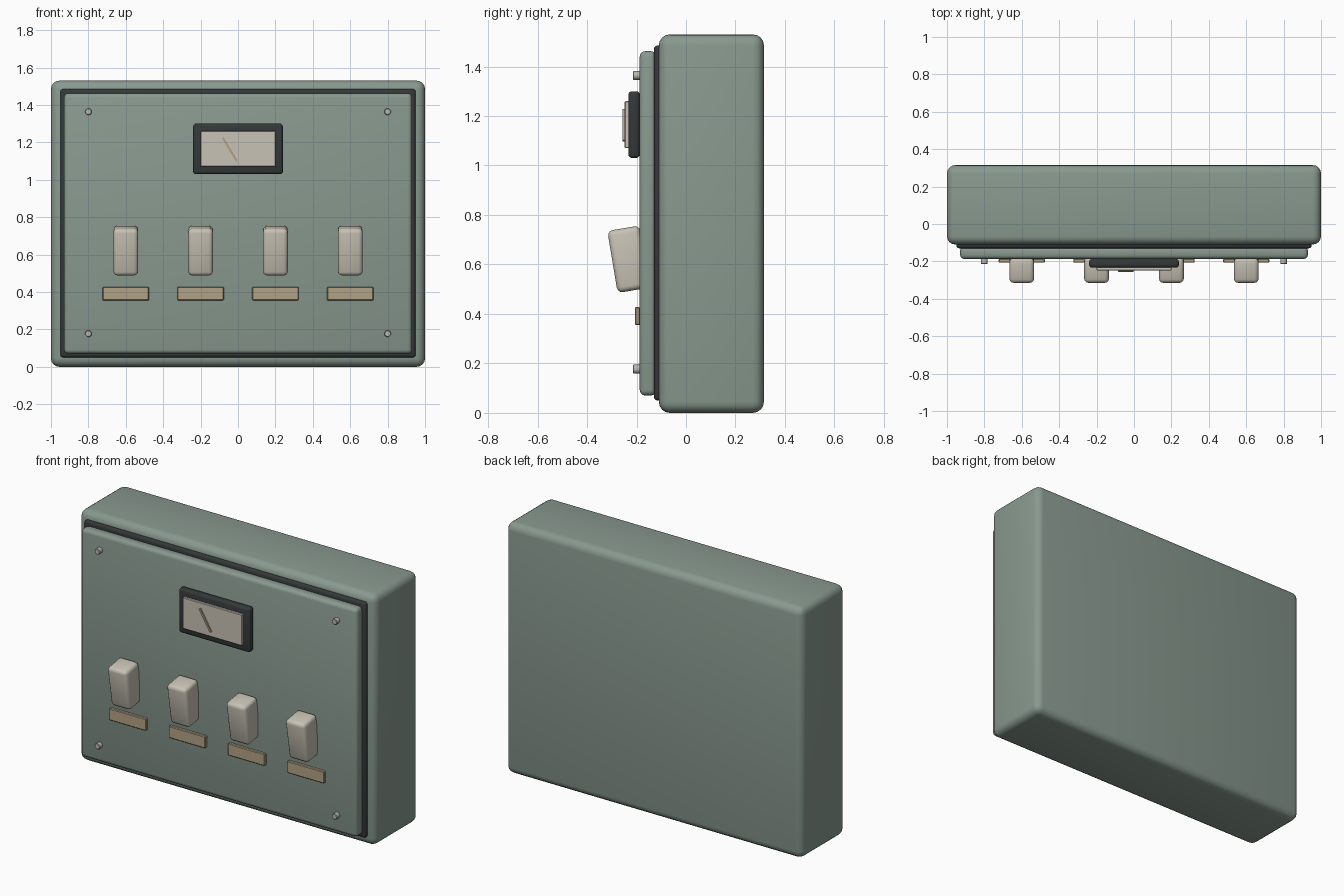
import bpy
import math

cube = bpy.data.objects.get("Cube")
if cube:
    bpy.data.objects.remove(cube, do_unlink=True)


def material(name, rgb):
    m = bpy.data.materials.new(name)
    m.use_nodes = True
    color = (*rgb, 1)
    m.diffuse_color = color
    m.node_tree.nodes["Principled BSDF"].inputs["Base Color"].default_value = color
    return m


green = material("grey_green_paint", (0.25, 0.32, 0.275))
dark = material("dark_rubber", (0.035, 0.04, 0.042))
cream = material("cream_plastic", (0.58, 0.54, 0.46))
tan = material("tan_label", (0.45, 0.36, 0.24))
steel = material("pale_steel", (0.5, 0.49, 0.45))


def finish(obj, name, mat, bevel, segments):
    obj.name = name
    obj.data.materials.append(mat)
    if bevel:
        mod = obj.modifiers.new("Rounded edges", "BEVEL")
        mod.width = bevel
        mod.segments = segments
        bpy.ops.object.modifier_apply(modifier=mod.name)
        bpy.ops.object.shade_smooth_by_angle(angle=math.radians(35))
    return obj


def box(name, mat, x, y, z, bevel=0.0, segments=3, rot=(0, 0, 0)):
    """Box from (min, max) ranges, turned about its centre."""
    bpy.ops.mesh.primitive_cube_add(size=1)
    obj = bpy.context.object
    ranges = (x, y, z)
    obj.scale = [b - a for a, b in ranges]
    bpy.ops.object.transform_apply(location=False, rotation=False, scale=True)
    obj.location = [(a + b) / 2 for a, b in ranges]
    obj.rotation_euler = rot
    return finish(obj, name, mat, bevel, segments)


# Cabinet, gasket and door
box("cabinet", green, (-1, 1), (-0.11, 0.315), (0, 1.53), 0.045, 4)
box("door_gasket", dark, (-0.95, 0.95), (-0.13, -0.05), (0.05, 1.485), 0.015)
box("door", green, (-0.93, 0.93), (-0.187, -0.12), (0.07, 1.462), 0.022)

# Meter
box("meter_frame", dark, (-0.24, 0.24), (-0.233, -0.187), (1.03, 1.3), 0.015)
box("meter_face", cream, (-0.2, 0.2), (-0.248, -0.23), (1.07, 1.26), 0.003, 1)
box("meter_needle", tan, (-0.05, -0.038), (-0.256, -0.247), (1.09, 1.235),
    rot=(0, math.radians(-31), 0))

# Rocker switches with a label under each
for i in range(4):
    x = -0.6 + 0.4 * i
    box(f"switch_{i + 1}", cream, (x - 0.066, x + 0.066), (-0.298, -0.166),
        (0.494, 0.748), 0.022, 3, (math.radians(9.5), 0, 0))
    box(f"label_{i + 1}", tan, (x - 0.124, x + 0.124), (-0.207, -0.186),
        (0.355, 0.428), 0.004, 1)

# Corner screws
for side, x in (("right", -0.8), ("left", 0.8)):
    for level, z in (("lower", 0.177), ("upper", 1.364)):
        bpy.ops.mesh.primitive_cylinder_add(
            vertices=12, radius=0.018, depth=0.04, location=(x, -0.195, z),
            rotation=(math.pi / 2, 0, 0))
        finish(bpy.context.object, f"screw_{level}_{side}", steel, 0.003, 1)
